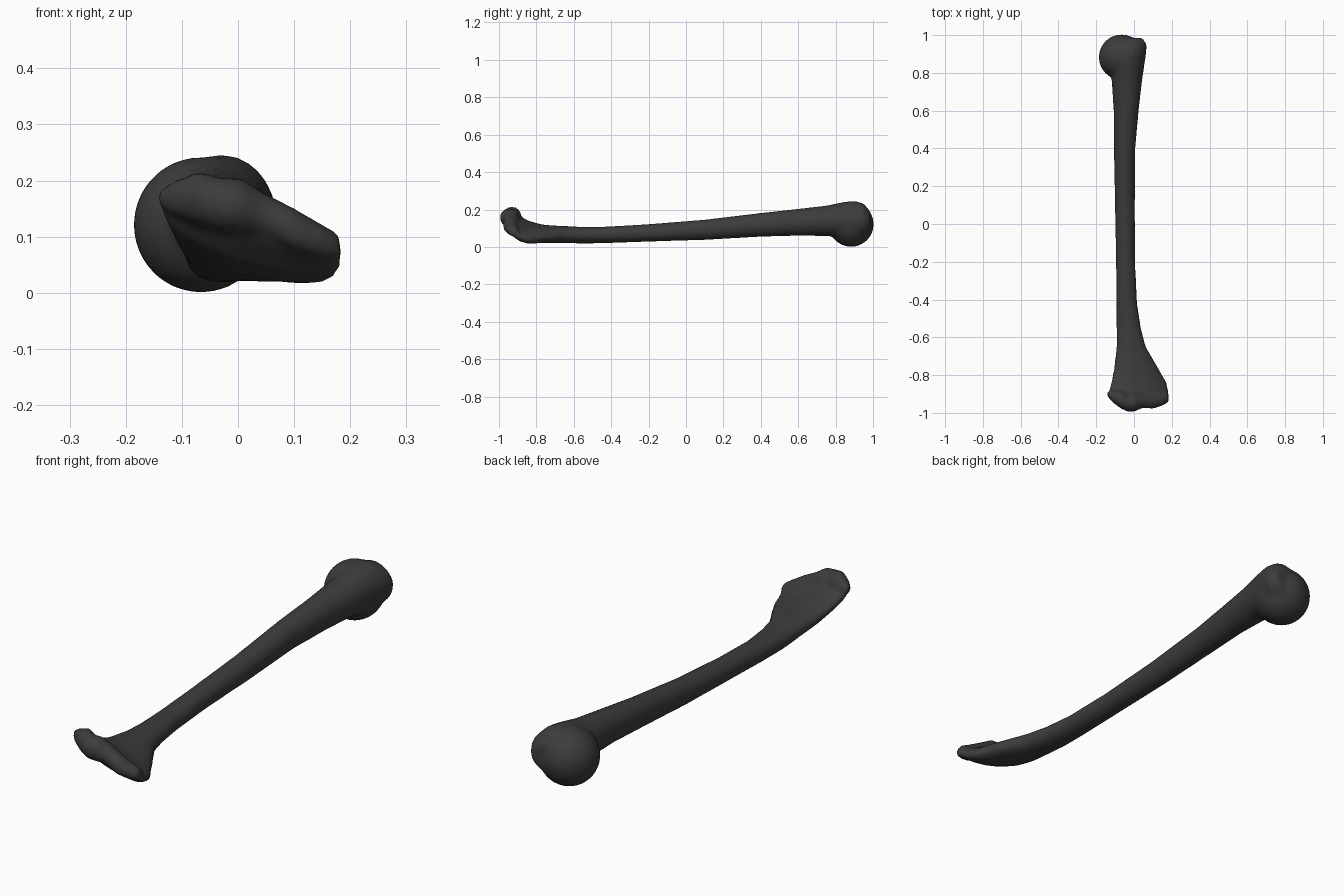
import bpy, bmesh, math
from mathutils import Vector

if "Cube" in bpy.data.objects:
    bpy.data.objects.remove(bpy.data.objects["Cube"])

bm = bmesh.new()
N = 20


def loft(rings):
    """Skin a list of point rings into a closed tube."""
    loops = [[bm.verts.new(p) for p in ring] for ring in rings]
    for a, b in zip(loops, loops[1:]):
        for i in range(N):
            j = (i + 1) % N
            bm.faces.new((a[i], a[j], b[j], b[i]))
    bm.faces.new(loops[0][::-1])
    bm.faces.new(loops[-1])


def section(y, x0, x1, z0, z1, slope=0):
    """Oval ring across the bone, sheared so it can lean sideways."""
    ring = []
    for i in range(N):
        t = 2 * math.pi * i / N
        dx = (x1 - x0) / 2 * math.cos(t)
        dz = (z1 - z0) / 2 * math.sin(t)
        ring.append(Vector(((x0 + x1) / 2 + dx, y, (z0 + z1) / 2 + dz + slope * dx)))
    return ring


def disc(x, y, z, r):
    """Round ring across the elbow hinge."""
    return [Vector((x, y + r * math.cos(2 * math.pi * i / N), z + r * math.sin(2 * math.pi * i / N)))
            for i in range(N)]


# shaft, flaring into the tubercle at one end and the flat, curled blade at the other
loft([section(*s) for s in [
    (-.965, -.06, .15, .115, .155, -.3),
    (-.94, -.095, .187, .085, .16, -.3),
    (-.89, -.137, .185, .05, .145, -.3),
    (-.84, -.122, .174, .03, .125, -.27),
    (-.76, -.106, .128, .023, .115, -.16),
    (-.65, -.093, .063, .02, .112, -.06),
    (-.55, -.093, .037, .018, .107),
    (-.42, -.093, .017, .02, .109),
    (-.2, -.096, .006, .028, .122),
    (.1, -.101, .005, .037, .146),
    (.4, -.107, .007, .054, .182),
    (.6, -.108, .025, .06, .204),
    (.75, -.118, .042, .058, .221),
    (.84, -.125, .055, .05, .24),
    (.9, -.125, .064, .045, .247),
    (.95, -.11, .068, .055, .232),
    (.985, -.08, .045, .085, .19)]])

# rounded head
head = bmesh.ops.create_uvsphere(bm, u_segments=24, v_segments=14, radius=.121)
bmesh.ops.translate(bm, verts=head["verts"], vec=(-.066, .883, .121))

# lobed hinge rolls along the curled edge
loft([disc(*d) for d in [
    (-.14, -.9, .168, .016),
    (-.115, -.912, .168, .031),
    (-.07, -.93, .168, .048),
    (-.03, -.947, .157, .048),
    (.005, -.943, .155, .05),
    (.045, -.935, .14, .039),
    (.1, -.94, .112, .039),
    (.14, -.933, .095, .033),
    (.18, -.92, .08, .025)]])

bmesh.ops.recalc_face_normals(bm, faces=bm.faces)
mesh = bpy.data.meshes.new("arm_bone")
bm.to_mesh(mesh)
bm.free()
bone = bpy.data.objects.new("arm_bone", mesh)
bpy.context.collection.objects.link(bone)

# fuse the parts into one skin and soften the joins
fuse = bone.modifiers.new("fuse", "REMESH")
fuse.mode = "VOXEL"
fuse.voxel_size = .01
fuse.use_smooth_shade = True
soft = bone.modifiers.new("soften", "SMOOTH")
soft.factor = .5
soft.iterations = 5

# dark grey bone
mat = bpy.data.materials.new("dark_grey")
mat.diffuse_color = (.045, .045, .045, 1)
mat.use_nodes = True
mat.node_tree.nodes["Principled BSDF"].inputs["Base Color"].default_value = mat.diffuse_color
mesh.materials.append(mat)
